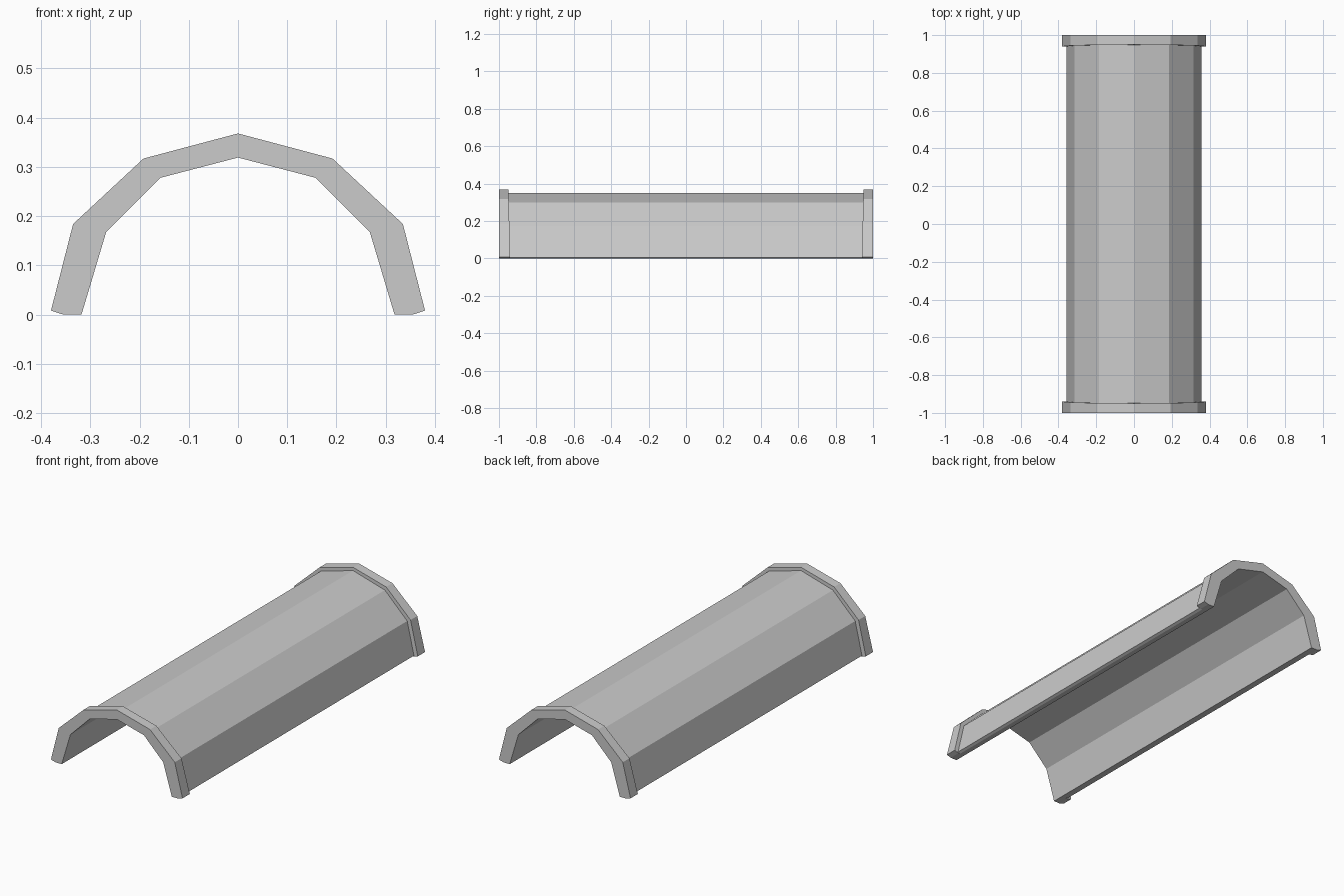
import bpy, bmesh

if "Cube" in bpy.data.objects:
    bpy.data.objects.remove(bpy.data.objects["Cube"])

# Half profiles (x, z): bottom inner edge, round the outside, up to the apex
RIM = [(0.318, 0), (0.355, 0), (0.38, 0.008), (0.335, 0.184), (0.192, 0.317), (0, 0.368)]
SHELL = [(0.318, 0), (0.345, 0), (0.358, 0.006), (0.316, 0.174), (0.185, 0.299), (0, 0.351)]
INNER = [(0, 0.319), (0.157, 0.278), (0.268, 0.167)]


def closed_profile(outer):
    """Mirror the half profile into a full closed arch section."""
    right = outer
    left = [(-x, z) for x, z in reversed(outer[:-1])]
    inside = [(-x, z) for x, z in reversed(INNER)] + INNER[1:]
    return right + left + inside


def rim_edge(z):
    """The inner side of each end rim leans slightly."""
    return 0.94 + 0.025 * z


# Sections along the length: end rim, shell, end rim
sections = [
    (RIM, lambda z: -1.0),
    (RIM, lambda z: -rim_edge(z)),
    (SHELL, lambda z: -rim_edge(z)),
    (SHELL, rim_edge),
    (RIM, rim_edge),
    (RIM, lambda z: 1.0),
]

# Loft the sections into one closed arched cover
bm = bmesh.new()
rings = [[bm.verts.new((x, y_at(z), z)) for x, z in closed_profile(p)] for p, y_at in sections]
count = len(rings[0])
for a, b in zip(rings, rings[1:]):
    for i in range(count):
        j = (i + 1) % count
        bm.faces.new((a[i], a[j], b[j], b[i]))
bm.faces.new(rings[0])
bm.faces.new(rings[-1])
bmesh.ops.remove_doubles(bm, verts=bm.verts, dist=0.0005)
bmesh.ops.recalc_face_normals(bm, faces=bm.faces)

mesh = bpy.data.meshes.new("arched_cover")
bm.to_mesh(mesh)
bm.free()
bpy.context.collection.objects.link(bpy.data.objects.new("arched_cover", mesh))
